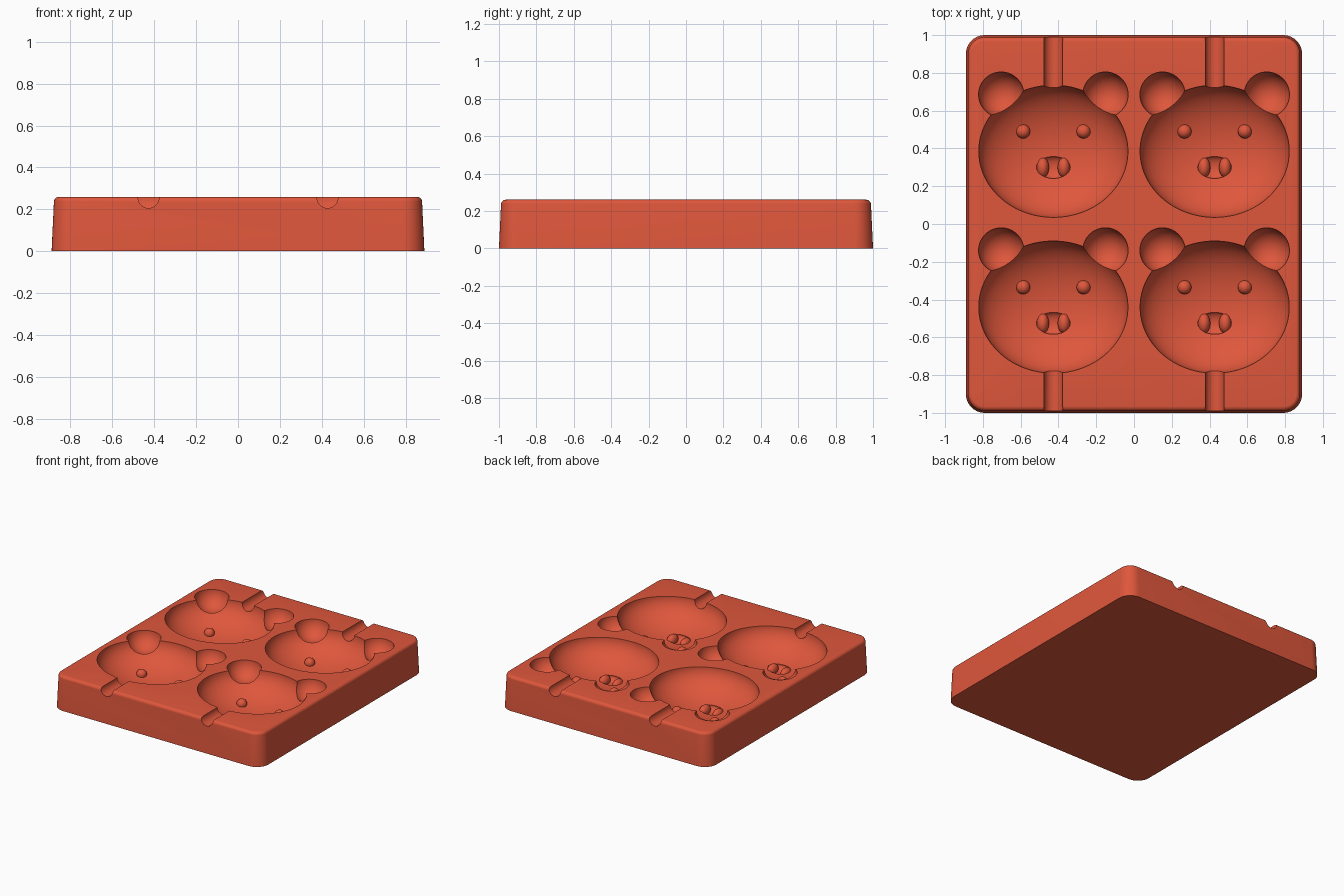
import bpy, bmesh, math
from mathutils import Matrix, Vector

cube = bpy.data.objects.get("Cube")
if cube:
    bpy.data.objects.remove(cube, do_unlink=True)

TOP = 0.26
FACES = [(x, y) for x in (-0.427, 0.427) for y in (0.385, -0.44)]

red = bpy.data.materials.new("warm red silicone")
red.use_nodes = True
color = (0.74, 0.095, 0.045, 1)
red.diffuse_color = color
red.node_tree.nodes["Principled BSDF"].inputs["Base Color"].default_value = color


def make_object(name, bm):
    mesh = bpy.data.meshes.new(name)
    bmesh.ops.recalc_face_normals(bm, faces=bm.faces)
    bm.to_mesh(mesh)
    bm.free()
    mesh.materials.append(red)
    obj = bpy.data.objects.new(name, mesh)
    bpy.context.collection.objects.link(obj)
    return obj


def ellipsoids(name, places, segments):
    """One mesh holding an ellipsoid for each (centre, radii) pair."""
    bm = bmesh.new()
    for centre, radii in places:
        matrix = Matrix.Translation(centre) @ Matrix.Diagonal((*radii, 1))
        bmesh.ops.create_uvsphere(bm, u_segments=segments, v_segments=segments // 2,
                                  radius=1, matrix=matrix)
    return make_object(name, bm)


def rounded_outline(inset, z, radius=0.1, steps=10):
    hx, hy = 0.89 - inset, 1 - inset
    points = []
    for k, (sx, sy) in enumerate([(1, 1), (-1, 1), (-1, -1), (1, -1)]):
        for i in range(steps + 1):
            a = math.radians(90) * (k + i / steps)
            r = radius - inset
            points.append((sx * (hx - r) + r * math.cos(a),
                           sy * (hy - r) + r * math.sin(a), z))
    return points


# Tapered block with a rounded top edge
bm = bmesh.new()
bevel = 0.025
profile = [(0, 0)]
for i in range(6):
    a = math.radians(90) * i / 5
    profile.append((0.011 + bevel * (1 - math.cos(a)), TOP - bevel + bevel * math.sin(a)))
rings = [[bm.verts.new(p) for p in rounded_outline(*step)] for step in profile]
for low, high in zip(rings, rings[1:]):
    for i in range(len(low)):
        j = (i + 1) % len(low)
        bm.faces.new((low[i], low[j], high[j], high[i]))
bm.faces.new(rings[0][::-1])
bm.faces.new(rings[-1])
mold = make_object("mold_block", bm)

# Cavities: heads, ears and muzzles
heads = ellipsoids("head_cutter", [((x, y, TOP + 0.001), (0.395, 0.35, 0.205))
                                   for x, y in FACES], 96)
ears = ellipsoids("ear_cutter", [((x + s * 0.276, y + 0.3, TOP + 0.001), (0.12, 0.12, 0.12))
                                 for x, y in FACES for s in (-1, 1)], 56)
muzzles = ellipsoids("muzzle_cutter", [((x, y - 0.085, 0.067), (0.09, 0.06, 0.035))
                                       for x, y in FACES], 48)

# Stick channels running out through the front and back edges
bm = bmesh.new()
for x, y in FACES:
    middle = math.copysign(0.87, y)
    bmesh.ops.create_cone(bm, cap_ends=True, segments=48, radius1=0.05, radius2=0.05, depth=0.5,
                          matrix=Matrix.Translation((x, middle, 0.256))
                          @ Matrix.Rotation(math.pi / 2, 4, 'X'))
channels = make_object("channel_cutter", bm)

# Raised eyes and nostrils on the cavity floors
bumps = []
for x, y in FACES:
    for s in (-1, 1):
        bumps.append((Vector((x + s * 0.16, y + 0.105, 0.085)), (0.037, 0.037, 0.037)))
        bumps.append((Vector((x + s * 0.056, y - 0.086, 0.047)), (0.033, 0.053, 0.042)))
features = ellipsoids("eye_and_nostril_bumps", bumps, 40)

for tool, operation in [(heads, 'DIFFERENCE'), (ears, 'DIFFERENCE'), (channels, 'DIFFERENCE'),
                        (muzzles, 'DIFFERENCE'), (features, 'UNION')]:
    mod = mold.modifiers.new(tool.name, 'BOOLEAN')
    mod.operation = operation
    mod.solver = 'EXACT'
    mod.object = tool
    tool.hide_render = True

# Bake the cuts, then drop the helpers
bpy.context.view_layer.update()
depsgraph = bpy.context.evaluated_depsgraph_get()
baked = bpy.data.meshes.new_from_object(mold.evaluated_get(depsgraph))
mold.modifiers.clear()
mold.data = baked
baked.materials.clear()
baked.materials.append(red)
for tool in (heads, ears, channels, muzzles, features):
    bpy.data.objects.remove(tool, do_unlink=True)

bpy.ops.object.select_all(action='DESELECT')
mold.select_set(True)
bpy.context.view_layer.objects.active = mold
bpy.ops.object.shade_smooth_by_angle(angle=math.radians(16))
